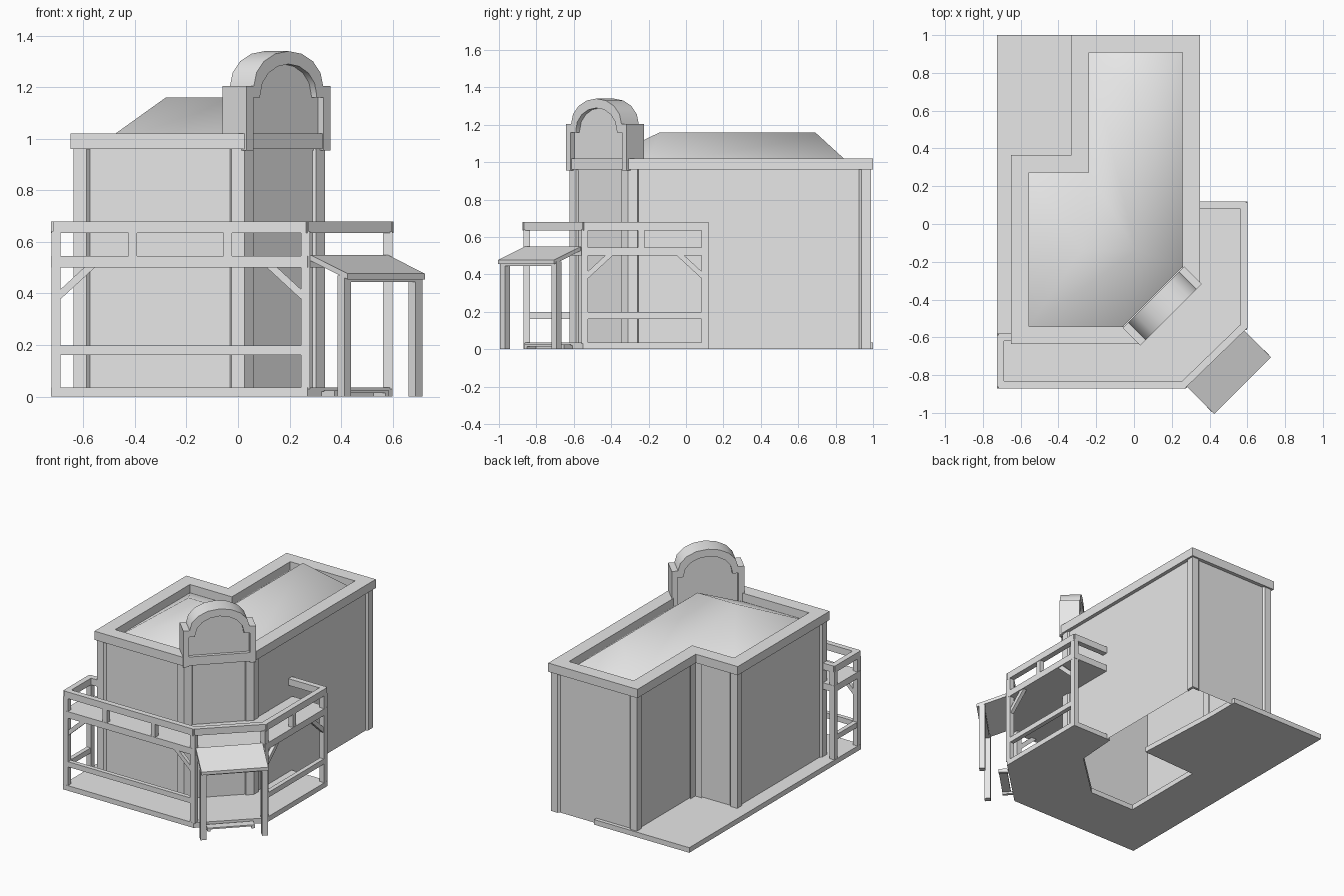
import bpy, bmesh, math
from mathutils import Vector, Matrix

if "Cube" in bpy.data.objects:
    bpy.data.objects.remove(bpy.data.objects["Cube"], do_unlink=True)

mat = bpy.data.materials.new("plain_grey")
mat.use_nodes = True
GREY = (0.8, 0.8, 0.8, 1)
mat.diffuse_color = GREY
mat.node_tree.nodes["Principled BSDF"].inputs["Base Color"].default_value = GREY


def finish(name, bm, smooth=None):
    bmesh.ops.recalc_face_normals(bm, faces=bm.faces)
    me = bpy.data.meshes.new(name)
    for f in bm.faces:
        f.smooth = smooth is not None
    bm.to_mesh(me)
    bm.free()
    if smooth:
        me.set_sharp_from_angle(angle=math.radians(smooth))
    me.materials.append(mat)
    ob = bpy.data.objects.new(name, me)
    bpy.context.collection.objects.link(ob)
    return ob


def prism(name, pts, z0, z1, mtx=Matrix(), smooth=None, caps=True):
    """Extrude a flat outline along local z."""
    bm = bmesh.new()
    low = [bm.verts.new(mtx @ Vector((p[0], p[1], z0))) for p in pts]
    top = [bm.verts.new(mtx @ Vector((p[0], p[1], z1))) for p in pts]
    for i in range(len(pts)):
        j = (i + 1) % len(pts)
        bm.faces.new((low[i], low[j], top[j], top[i]))
    if caps:
        bm.faces.new(low[::-1])
        bm.faces.new(top)
    return finish(name, bm, smooth)


def ring(name, outer, inner, z0, z1):
    bm = bmesh.new()
    loops = [[bm.verts.new((p[0], p[1], z)) for p in poly]
             for poly, z in ((outer, z0), (outer, z1), (inner, z1), (inner, z0))]
    n = len(outer)
    for k in range(4):
        a, b = loops[k], loops[(k + 1) % 4]
        for i in range(n):
            j = (i + 1) % n
            bm.faces.new((a[i], a[j], b[j], b[i]))
    return finish(name, bm)


def beam(name, a, b, w=0.038, h=0.04):
    """Box running from a to b, w wide and h tall."""
    a, b = Vector(a), Vector(b)
    d = b - a
    x = d.normalized()
    side = Vector((0, 0, 1)).cross(x)
    side = Vector((0, 1, 0)) if side.length < 0.01 else side.normalized()
    rot = Matrix((x, side, x.cross(side))).transposed().to_4x4()
    bm = bmesh.new()
    bmesh.ops.create_cube(bm, size=1)
    scale = Matrix.Diagonal((d.length, w, h, 1))
    bm.transform(Matrix.Translation((a + b) / 2) @ rot @ scale)
    return finish(name, bm)


def edge_dirs(poly):
    v = [Vector(p) for p in poly]
    return v, [(v[(i + 1) % len(v)] - v[i]).normalized() for i in range(len(v))]


def offset(poly, d):
    """Move every side of a counter-clockwise outline inward by d."""
    v, e = edge_dirs(poly)
    out = []
    for i in range(len(v)):
        n1, n2 = (Vector((-q.y, q.x)) for q in (e[i - 1], e[i]))
        out.append(v[i] + d * (n1 + n2) / (1 + n1.dot(n2)))
    return out


# Main building: open-bottomed walls, corner pilasters, parapet
plan = [(-0.65, -0.635), (0.03, -0.635), (0.35, -0.315), (0.35, 1),
        (-0.33, 1), (-0.33, 0.365), (-0.65, 0.365)]
prism("walls", offset(plan, 0.025), 0.0, 0.97, caps=False)
ring("parapet", plan, offset(plan, 0.093), 0.96, 1.02)
_, dirs = edge_dirs(plan)
for i, (co, ci) in enumerate(zip(offset(plan, 0.012), offset(plan, 0.03))):
    ep, en = dirs[i - 1] * 0.05, dirs[i] * 0.05
    prism("corner_pilaster", [co - ep, co, co + en, ci + en, ci, ci - ep], 0.0, 0.96)

# Hipped roof behind the parapet
bm = bmesh.new()
eave = [(-0.557, -0.542), (-0.06, -0.542), (0.257, -0.225), (0.257, 0.907),
        (-0.237, 0.907), (-0.237, 0.272), (-0.557, 0.272)]
A, B, C, D, E, F, G = [bm.verts.new((x, y, 0.962)) for x, y in eave]
P, Q, R = [bm.verts.new((x, y, 1.16)) for x, y in ((-0.28, -0.14), (0.01, -0.14), (0.01, 0.69))]
for f in ((A, B, Q, P), (B, C, Q), (C, D, R, Q), (D, E, R), (E, F, Q, R), (F, G, P, Q), (G, A, P)):
    bm.faces.new(f)
finish("hip_roof", bm, 180)


# Arched gable on the cut corner
def corner_frame(x, y, upright):
    s = math.sqrt(0.5)
    along, out, up = Vector((s, s, 0)), Vector((s, -s, 0)), Vector((0, 0, 1))
    cols = (along, up, out) if upright else (out, along, up)
    return Matrix.Translation((x, y, 0)) @ Matrix(cols).transposed().to_4x4()


def arch(half, z, rise, steps):
    return [(half * math.cos(math.pi * k / steps), z + rise * math.sin(math.pi * k / steps))
            for k in range(steps + 1)]


gable = corner_frame(0.193, -0.477, True)
outer = [(0.23, 0.955), (0.23, 1.205)] + arch(0.19, 1.205, 0.135, 8) + [(-0.23, 1.205), (-0.23, 0.955)]
inner = [(0.193, 0.955), (0.193, 1.16), (0.155, 1.16)] + arch(0.155, 1.17, 0.12, 8) \
    + [(-0.155, 1.16), (-0.193, 1.16), (-0.193, 0.955)]
prism("gable_frame", outer + inner[::-1], -0.127, 0.004, gable, 30)
prism("gable_panel", inner, -0.1, -0.026, gable)

# Ground deck and porch roof
porch = [(-0.725, -0.87), (0.27, -0.87), (0.6, -0.55), (0.6, 0.12)]
prism("deck", porch + [(0.3, 0.12), (0.28, -0.17), (-0.04, -0.47), (-0.38, -0.47), (-0.38, 0.13),
                       (0.03, 0.15), (0.0, 0.75), (0.0, 1), (-0.725, 1)], 0.0, 0.035)
prism("porch_roof", porch + [(0.33, 0.12), (0.33, -0.31), (0.025, -0.615),
                             (-0.63, -0.615), (-0.63, -0.58), (-0.725, -0.58)], 0.5, 0.545)

# Railings: corner points run from the left wall round to the right wall
path = [(-0.64, -0.6), (-0.706, -0.6), (-0.706, -0.851), (0.262, -0.851),
        (0.581, -0.542), (0.581, 0.101), (0.34, 0.101)]
for a, b in zip(path, path[1:]):
    ext = (Vector(b) - Vector(a)).normalized() * 0.012
    beam("top_rail", (*(Vector(a) - ext), 0.657), (*(Vector(b) + ext), 0.657), h=0.046)
for i in (1, 2, 4):
    beam("lower_rail", (*path[i], 0.18), (*path[i + 1], 0.18), 0.03, 0.036)
for x, y in path[1:-1]:
    beam("porch_post", (x, y, 0.03), (x, y, 0.64), 0.036, 0.036)
for x, y in ((-0.408, -0.851), (-0.04, -0.851), (0.581, -0.24)):
    beam("rail_stub", (x, y, 0.54), (x, y, 0.64), 0.034, 0.034)

# Diagonal braces under the porch roof
for i, j in ((2, 3), (3, 2), (4, 5), (5, 4)):
    c = Vector(path[i])
    d = (Vector(path[j]) - c).normalized()
    beam("brace", (*(c + d * 0.01), 0.39), (*(c + d * 0.14), 0.51), 0.025, 0.028)

# Entrance canopy with posts, crossbeam and step
entry = corner_frame(0.43, -0.71, False)
side = corner_frame(0.43, -0.71, False) @ Matrix(((1, 0, 0, 0), (0, 0, -1, 0), (0, 1, 0, 0), (0, 0, 0, 1)))
prism("canopy", [(0, 0.55), (0, 0.528), (0.205, 0.455), (0.205, 0.477)], -0.212, 0.212, side)
prism("canopy_beam", [(0.155, -0.21), (0.19, -0.21), (0.19, 0.21), (0.155, 0.21)], 0.445, 0.465, entry)
for s in (-1, 1):
    u, v = s * 0.195, 0.17
    post = [(v - 0.019, u - 0.019), (v + 0.019, u - 0.019), (v + 0.019, u + 0.019), (v - 0.019, u + 0.019)]
    prism("canopy_post", post, 0.0, 0.47, entry)
    u = s * 0.14
    prism("step_side", [(0, u - 0.01), (0.07, u - 0.01), (0.07, u + 0.01), (0, u + 0.01)], 0.0, 0.02, entry)
prism("step_tread", [(0.015, -0.15), (0.07, -0.15), (0.07, 0.15), (0.015, 0.15)], 0.014, 0.024, entry)
